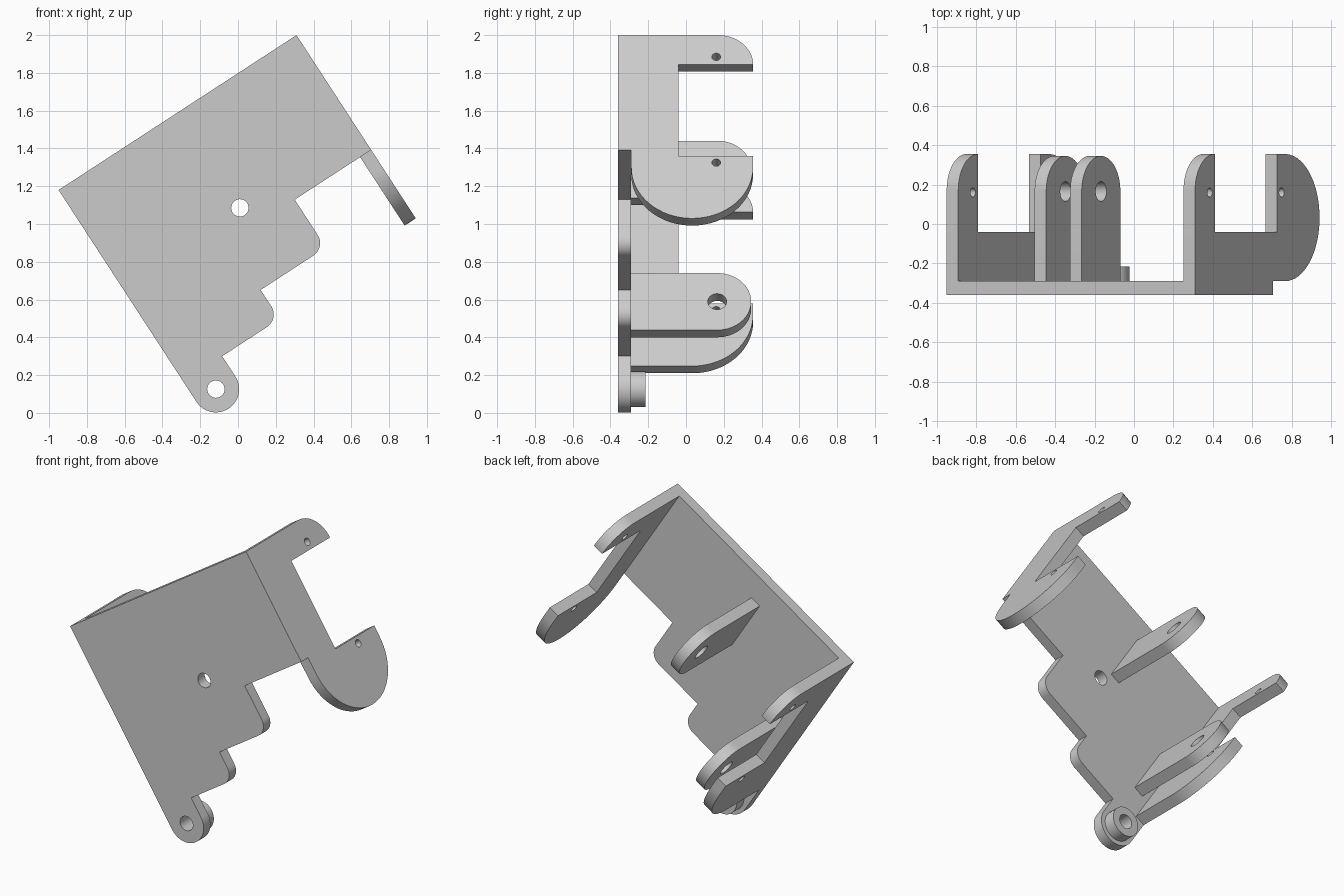
import bpy, bmesh
from math import cos, sin, radians
from mathutils import Vector

cube = bpy.data.objects.get("Cube")
if cube:
    bpy.data.objects.remove(cube, do_unlink=True)

grey = bpy.data.materials.new("plain_grey")
grey.use_nodes = True
grey.diffuse_color = (0.6, 0.6, 0.6, 1)
grey.node_tree.nodes["Principled BSDF"].inputs["Base Color"].default_value = (0.6, 0.6, 0.6, 1)

# Tilted bracket frame: along the top edge, down the side edge, and back
TILT = radians(33.06)
ORIGIN = Vector((-0.95, 0, 1.18))
ALONG = Vector((cos(TILT), 0, sin(TILT)))
DOWN = Vector((sin(TILT), 0, -cos(TILT)))
BACK = Vector((0, 1, 0))
FLAT, UPRIGHT = (ALONG, DOWN, BACK), (DOWN, BACK, ALONG)
THICK, WIDTH, INNER = 0.07, 1.503, -0.29


def arc(x, y, r, start, end, steps=24):
    angles = [radians(start + (end - start) * i / steps) for i in range(steps + 1)]
    return [(x + r * cos(a), y + r * sin(a)) for a in angles]


def circle(x, y, r):
    return arc(x, y, r, 0, 360, 32)[:-1]


def prism(name, axes, outline, holes, start, depth):
    """Fill an outline with holes and extrude it along the third axis."""
    a, b, c = axes
    bm = bmesh.new()
    for loop in [outline] + holes:
        vs = [bm.verts.new(ORIGIN + a * p + b * q + c * start) for p, q in loop]
        for i, v in enumerate(vs):
            bm.edges.new((vs[i - 1], v))
    bmesh.ops.triangle_fill(bm, edges=bm.edges[:], use_beauty=True, normal=c)
    ext = bmesh.ops.extrude_face_region(bm, geom=bm.faces[:], use_keep_orig=True)
    moved = [g for g in ext["geom"] if isinstance(g, bmesh.types.BMVert)]
    bmesh.ops.translate(bm, verts=moved, vec=c * depth)
    bmesh.ops.recalc_face_normals(bm, faces=bm.faces[:])
    mesh = bpy.data.meshes.new(name)
    bm.to_mesh(mesh)
    bm.free()
    mesh.materials.append(grey)
    obj = bpy.data.objects.new(name, mesh)
    bpy.context.collection.objects.link(obj)
    bpy.ops.object.select_all(action="DESELECT")
    obj.select_set(True)
    bpy.context.view_layer.objects.active = obj
    bpy.ops.object.shade_smooth_by_angle(angle=radians(30))
    return obj


# Stepped base plate with a rounded pivot end
R = 0.08
pivot = (0.123, 1.338)
plate = [(0, 0), (WIDTH, 0), (WIDTH, 0.725), (1.02, 0.725)]
plate += arc(1.02 - R, 1.027 - R, R, 0, 90, 12) + [(0.608, 1.027)]
plate += arc(0.608 - R, 1.21 - R, R, 0, 90, 12) + [(0.246, 1.21)]
plate += arc(*pivot, 0.123, 0, 180, 32)
prism("base_plate", FLAT, plate, [circle(*pivot, 0.046), circle(0.753, 0.603, 0.046)],
      INNER - THICK, THICK)

# Raised collar around the pivot hole
prism("pivot_collar", FLAT, circle(*pivot, 0.095), [circle(*pivot, 0.046)], INNER, 0.075)

# Side walls, each with an arm, a slot and a rounded lobe
for name, start, end_angle in (("right_wall", 0, 0), ("left_wall", WIDTH - THICK, -90)):
    wall = [(0, INNER)] + arc(0.185, 0.17, 0.185, 180, 90)
    wall += [(0.185, -0.04), (0.764, -0.04), (0.764, 0.355)]
    wall += arc(0.835, 0.0325, 0.3225, 90, end_angle, 32)
    if end_angle == 0:
        wall.append((1.1575, INNER))
    prism(name, UPRIGHT, wall, [circle(0.137, 0.16, 0.023), circle(0.805, 0.16, 0.023)],
          start, THICK)

# Upright lugs with round ends
for name, start, centre in (("middle_lug", 0.646, 0.335), ("lower_lug", 0.113, 0.824)):
    lug = [(centre + 0.18, INNER)] + arc(centre, 0.165, 0.18, 0, 180, 32) + [(centre - 0.18, INNER)]
    prism(name, UPRIGHT, lug, [circle(centre, 0.165, 0.05)], start, THICK)
